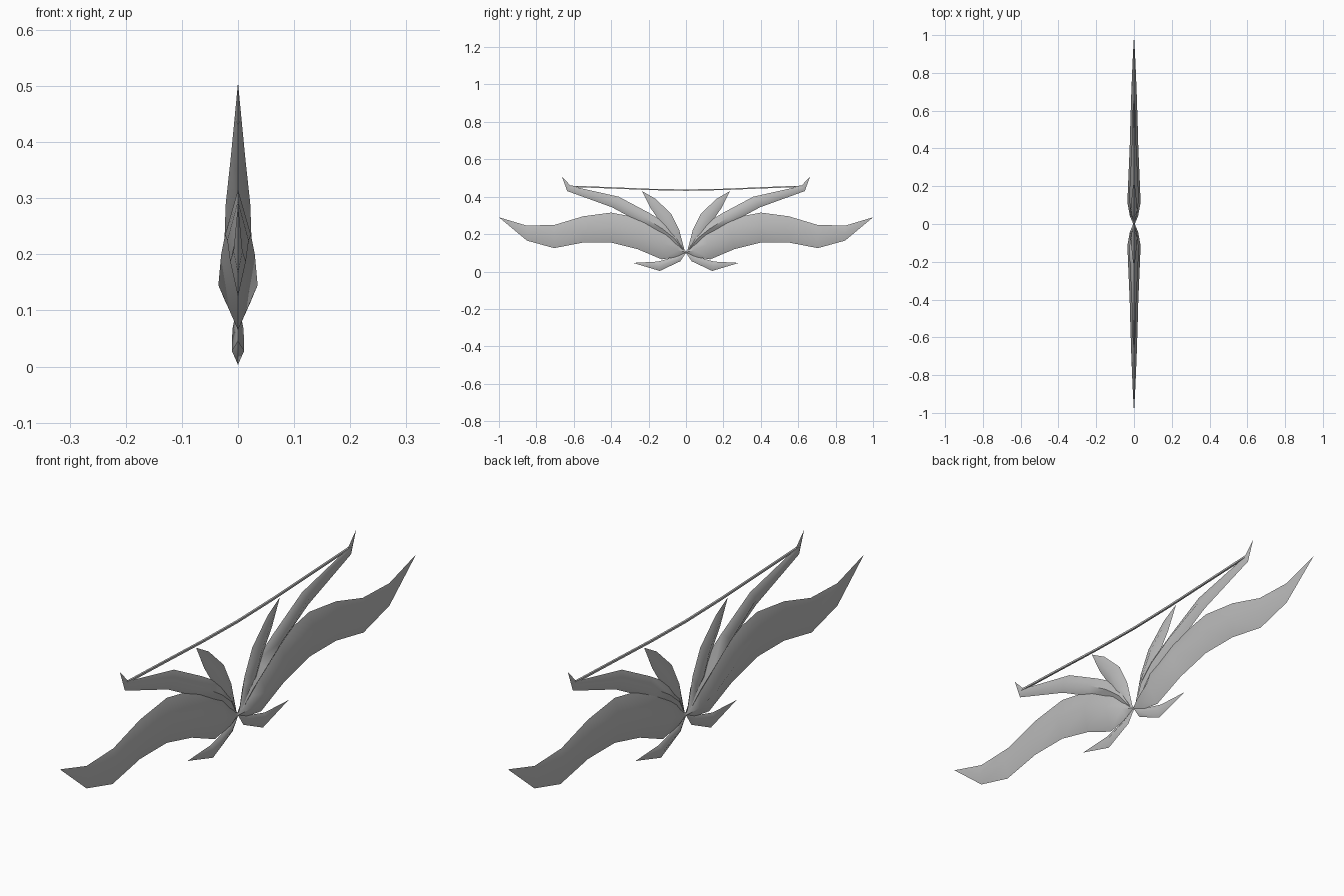
import bpy, bmesh, math

if "Cube" in bpy.data.objects:
    bpy.data.objects.remove(bpy.data.objects["Cube"])

grey = bpy.data.materials.new("steel_grey")
grey.diffuse_color = (0.5, 0.5, 0.5, 1)
grey.use_nodes = True
grey.node_tree.nodes["Principled BSDF"].inputs["Base Color"].default_value = grey.diffuse_color


def finish(name, bm, angle):
    """Turn a half-model bmesh into an object mirrored front to back."""
    bmesh.ops.recalc_face_normals(bm, faces=bm.faces)
    mesh = bpy.data.meshes.new(name)
    bm.to_mesh(mesh)
    bm.free()
    mesh.materials.append(grey)
    ob = bpy.data.objects.new(name, mesh)
    bpy.context.collection.objects.link(ob)
    bpy.ops.object.select_all(action='DESELECT')
    ob.select_set(True)
    bpy.context.view_layer.objects.active = ob
    bpy.ops.object.shade_smooth_by_angle(angle=math.radians(angle))
    mod = ob.modifiers.new("mirror", 'MIRROR')
    mod.use_axis = (False, True, False)
    return ob


def blade(name, sections, tip):
    """Loft diamond sections (upper y, z, lower y, z, half width) to a point."""
    bm = bmesh.new()
    rings = []
    for uy, uz, ly, lz, w in sections:
        my, mz = (uy + ly) / 2, (uz + lz) / 2
        rings.append([bm.verts.new(p) for p in
                      ((0, uy, uz), (w, my, mz), (0, ly, lz), (-w, my, mz))])
    for a, b in zip(rings, rings[1:]):
        for i in range(4):
            j = (i + 1) % 4
            bm.faces.new((a[i], a[j], b[j], b[i]))
    end = bm.verts.new((0, *tip))
    for i in range(4):
        bm.faces.new((rings[-1][i], rings[-1][(i + 1) % 4], end))
    if sections[0][0] > 0:
        bm.faces.new(rings[0])
    return finish(name, bm, 60)


# Broad swept main blades, meeting at the small centre grip
blade("main_blade", [
    (0, .108, 0, .098, .004),
    (.04, .15, .045, .078, .022),
    (.10, .225, .13, .065, .035),
    (.22, .28, .26, .12, .030),
    (.40, .315, .40, .155, .023),
    (.55, .295, .55, .155, .019),
    (.70, .25, .705, .125, .014),
    (.85, .245, .85, .165, .008)], (1, .29))

# Upper limbs with an upturned horn that holds the string
blade("bow_limb", [
    (.015, .13, .02, .105, .006),
    (.04, .20, .08, .15, .018),
    (.10, .255, .15, .20, .024),
    (.20, .315, .245, .262, .022),
    (.36, .40, .395, .343, .013),
    (.615, .457, .635, .43, .006)], (.663, .506))

# Short curved upper spikes
blade("upper_spike", [
    (.008, .115, .015, .105, .004),
    (.028, .19, .06, .16, .014),
    (.037, .225, .11, .20, .018),
    (.08, .31, .145, .275, .015),
    (.165, .39, .19, .34, .008)], (.235, .43))

# Small lower spikes
blade("lower_spike", [
    (.005, .105, .003, .096, .003),
    (.06, .078, .03, .055, .010),
    (.15, .053, .14, .003, .011)], (.283, .046))

# Bowstring, sagging slightly at the middle
bm = bmesh.new()
rings = []
for y, z in ((0, .435), (.2, .439), (.42, .448), (.63, .456)):
    rings.append([bm.verts.new((.005 * math.cos(a), y, z + .005 * math.sin(a)))
                  for a in (math.radians(45 + 90 * k) for k in range(4))])
for a, b in zip(rings, rings[1:]):
    for i in range(4):
        j = (i + 1) % 4
        bm.faces.new((a[i], a[j], b[j], b[i]))
bm.faces.new(rings[-1])
finish("bowstring", bm, 30)
